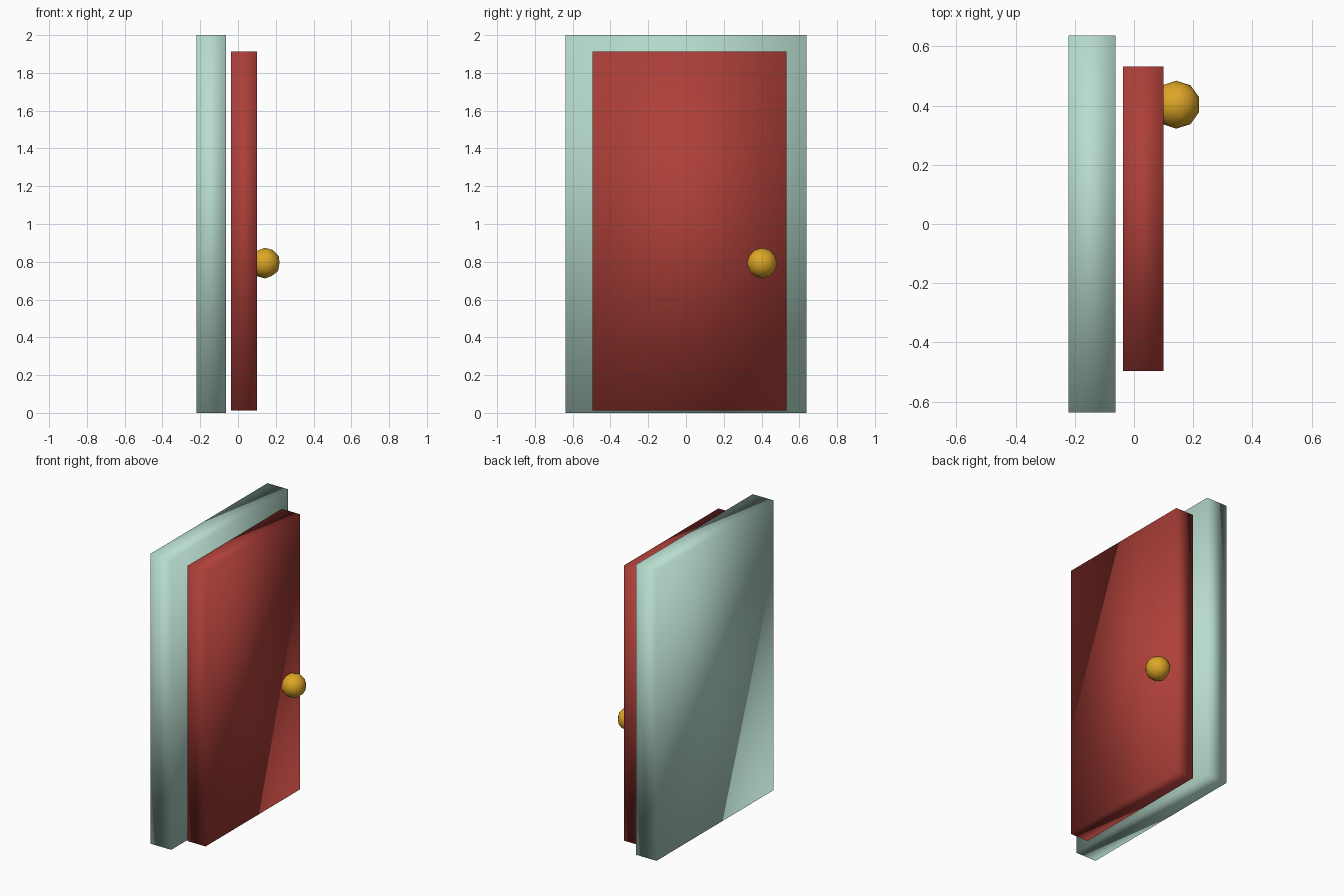
import bpy

if "Cube" in bpy.data.objects:
    bpy.data.objects.remove(bpy.data.objects["Cube"])


def material(name, color):
    m = bpy.data.materials.new(name)
    m.diffuse_color = color
    m.use_nodes = True
    m.node_tree.nodes["Principled BSDF"].inputs["Base Color"].default_value = m.diffuse_color
    return m


def finish(name, mat):
    ob = bpy.context.object
    ob.name = name
    ob.data.materials.append(mat)
    bpy.ops.object.shade_smooth()
    return ob


def slab(name, lo, hi, mat):
    center = [(a + b) / 2 for a, b in zip(lo, hi)]
    bpy.ops.mesh.primitive_cube_add(size=1, location=center)
    bpy.context.object.scale = [b - a for a, b in zip(lo, hi)]
    bpy.ops.object.transform_apply(location=False, rotation=False, scale=True)
    return finish(name, mat)


mint = material("mint", (0.48, 0.72, 0.62, 1))
red = material("red", (0.42, 0.05, 0.04, 1))
gold = material("gold", (0.72, 0.38, 0.02, 1))

# Backing frame slab
slab("door_frame", (-0.221, -0.637, 0.0), (-0.063, 0.637, 2.0), mint)

# Door panel standing proud of the frame
slab("door_panel", (-0.037, -0.496, 0.013), (0.10, 0.532, 1.912), red)

# Low-poly knob
bpy.ops.mesh.primitive_ico_sphere_add(subdivisions=2, radius=0.081,
                                      location=(0.143, 0.403, 0.793))
finish("door_knob", gold)
